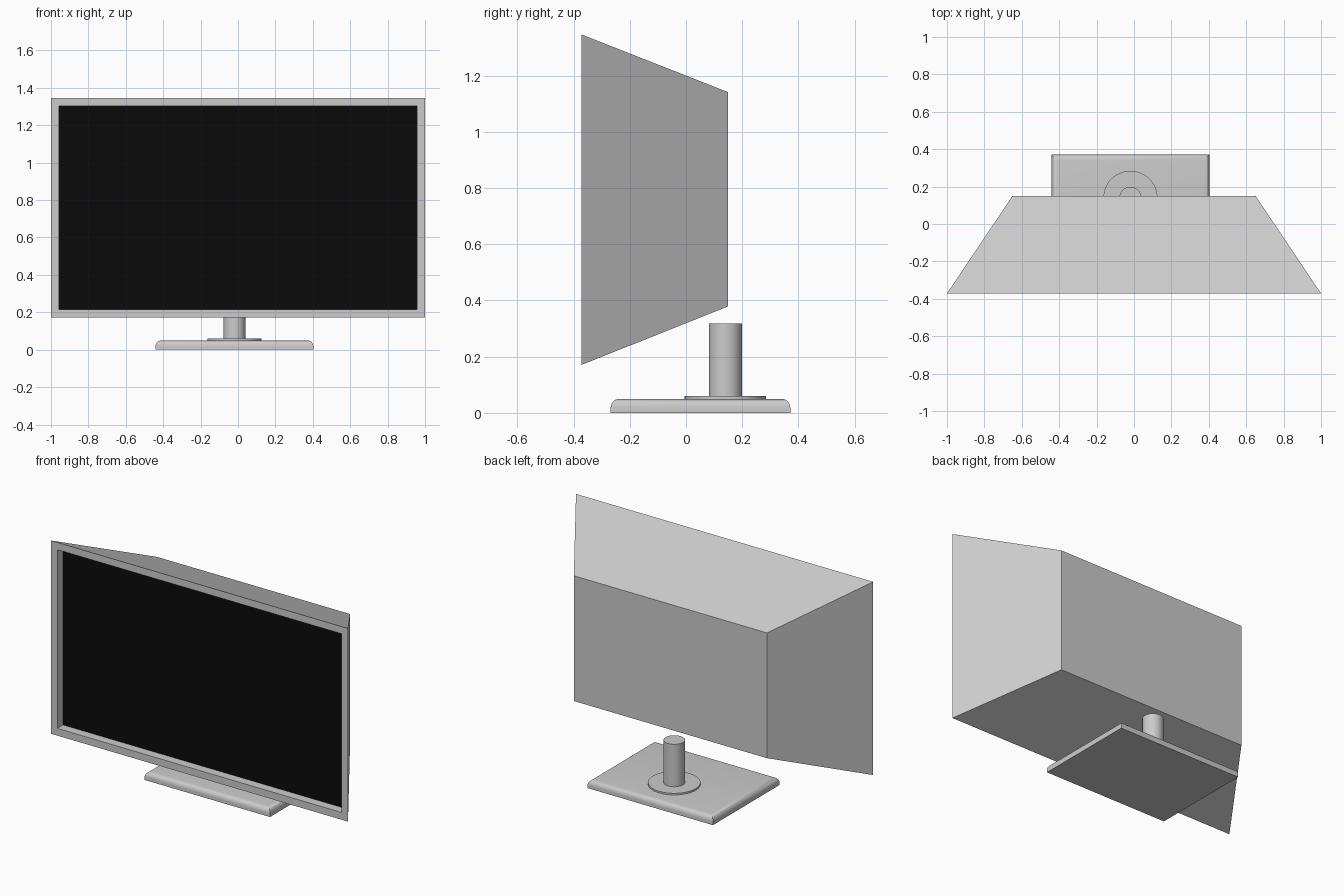
import bpy, bmesh, math
from mathutils import Vector

if "Cube" in bpy.data.objects:
    bpy.data.objects.remove(bpy.data.objects["Cube"])

FRONT_Y, BACK_Y = -0.371, 0.15
BEZEL, RECESS = 0.044, 0.055
STAND_X, POST_Y = -0.019, 0.14


def add_object(name, bm):
    bmesh.ops.recalc_face_normals(bm, faces=bm.faces)
    mesh = bpy.data.meshes.new(name)
    bm.to_mesh(mesh)
    bm.free()
    obj = bpy.data.objects.new(name, mesh)
    bpy.context.collection.objects.link(obj)
    return obj


def smooth(obj):
    bpy.ops.object.select_all(action='DESELECT')
    obj.select_set(True)
    bpy.context.view_layer.objects.active = obj
    bpy.ops.object.shade_smooth_by_angle(angle=math.radians(35))


def cylinder(name, radius, z0, z1):
    bpy.ops.mesh.primitive_cylinder_add(vertices=48, radius=radius, depth=z1 - z0,
                                        location=(STAND_X, POST_Y, (z0 + z1) / 2))
    obj = bpy.context.object
    obj.name = name
    smooth(obj)


# Cabinet: box tapering to the back, with a recessed front opening
bm = bmesh.new()
bmesh.ops.create_cube(bm, size=2)
for v in bm.verts:
    front = v.co.y < 0
    half_x, half_z = (1.0, 0.5875) if front else (0.65, 0.381)
    mid_z = 0.7585 if front else 0.76
    v.co = Vector((v.co.x * half_x, FRONT_Y if front else BACK_Y, mid_z + v.co.z * half_z))
bm.normal_update()
face = min(bm.faces, key=lambda f: f.calc_center_median().y)
bmesh.ops.inset_region(bm, faces=[face], thickness=BEZEL, use_even_offset=True)
ext = bmesh.ops.extrude_face_region(bm, geom=[face])
inner = [v for v in ext['geom'] if isinstance(v, bmesh.types.BMVert)]
bmesh.ops.translate(bm, verts=inner, vec=(0, RECESS, 0))
corners = [v.co.copy() for v in inner]
old = [f for f in bm.faces if abs(f.normal.y) > 0.9
       and all(abs(abs(v.co.x) - (1 - BEZEL)) < 0.01 for v in f.verts)]
bmesh.ops.delete(bm, geom=old, context='FACES_ONLY')
add_object("cabinet", bm)

# Screen: black panel at the bottom of the recess
xs, zs = [c.x for c in corners], [c.z for c in corners]
y = FRONT_Y + RECESS
bm = bmesh.new()
panel = [(min(xs), y, min(zs)), (max(xs), y, min(zs)), (max(xs), y, max(zs)), (min(xs), y, max(zs))]
bm.faces.new([bm.verts.new(p) for p in panel])
screen = bpy.data.meshes.new("screen")
bm.to_mesh(screen)
bm.free()
black = bpy.data.materials.new("screen_black")
black.diffuse_color = (0.003, 0.003, 0.003, 1)
black.use_nodes = True
black.node_tree.nodes["Principled BSDF"].inputs["Base Color"].default_value = black.diffuse_color
screen.materials.append(black)
bpy.context.collection.objects.link(bpy.data.objects.new("screen", screen))

# Base plate with rounded top edges
bm = bmesh.new()
bmesh.ops.create_cube(bm, size=1)
for v in bm.verts:
    v.co = Vector((STAND_X + v.co.x * 0.844, 0.0515 + v.co.y * 0.639, 0.025 + v.co.z * 0.05))
top = [e for e in bm.edges if all(v.co.z > 0.04 for v in e.verts)]
bmesh.ops.bevel(bm, geom=top, offset=0.031, segments=6, profile=0.5, affect='EDGES')
smooth(add_object("base_plate", bm))

# Collar and post
cylinder("collar", 0.1445, 0.045, 0.06)
cylinder("post", 0.059, 0.05, 0.318)
